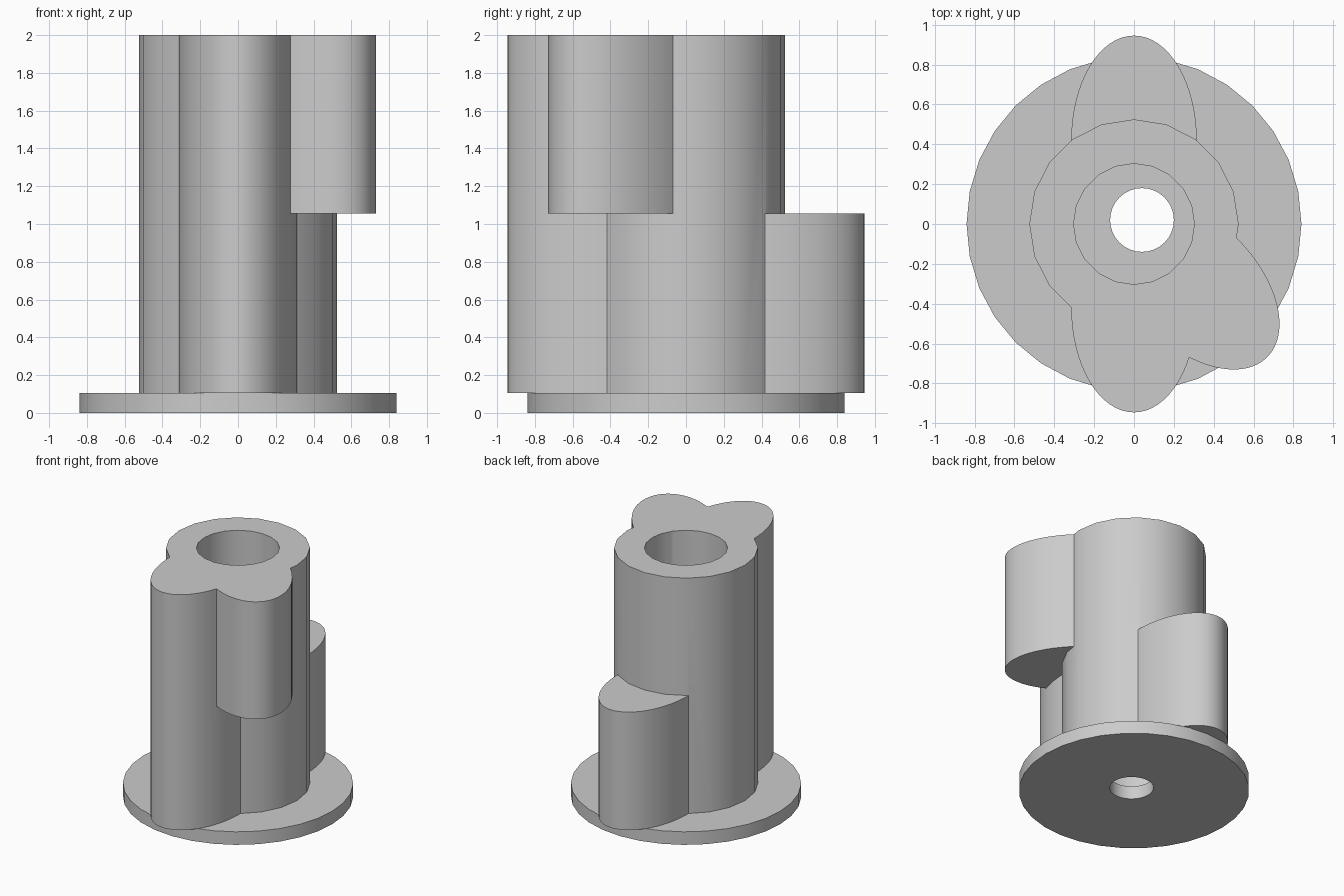
import bpy
import math

if "Cube" in bpy.data.objects:
    bpy.data.objects.remove(bpy.data.objects["Cube"], do_unlink=True)

BASE_TOP, MID, TOP = 0.105, 1.055, 2.0

grey = bpy.data.materials.new("plain_grey")
grey.use_nodes = True
grey.diffuse_color = (0.6, 0.6, 0.6, 1)
grey.node_tree.nodes["Principled BSDF"].inputs["Base Color"].default_value = (0.6, 0.6, 0.6, 1)


def column(name, rx, ry, z0, z1, sides, x=0, y=0, turn=0):
    """Upright elliptical prism between two heights."""
    bpy.ops.mesh.primitive_cylinder_add(vertices=sides, radius=1, depth=1,
                                        location=(x, y, (z0 + z1) / 2),
                                        rotation=(0, 0, turn))
    ob = bpy.context.object
    ob.name = name
    ob.scale = (rx, ry, z1 - z0)
    bpy.ops.object.transform_apply(location=True, rotation=True, scale=True)
    ob.data.materials.append(grey)
    return ob


def combine(target, tool, operation):
    """Apply a boolean and discard the helper."""
    mod = target.modifiers.new(operation.lower(), "BOOLEAN")
    mod.operation, mod.solver, mod.object = operation, "EXACT", tool
    bpy.ops.object.select_all(action="DESELECT")
    bpy.context.view_layer.objects.active = target
    target.select_set(True)
    bpy.ops.object.modifier_apply(modifier=mod.name)
    bpy.data.objects.remove(tool, do_unlink=True)


def lobe(name, angle, z0, z1):
    """Cam lobe: an ellipse pointing outward, angle measured from the front."""
    return column(name, 0.315, 0.525, z0, z1, 64,
                  0.42 * math.sin(angle), -0.42 * math.cos(angle), angle)


# Round base plate with its off-centre shaft hole
base_plate = column("base_plate", 0.84, 0.84, 0, BASE_TOP, 32)
combine(base_plate, column("shaft_hole", 0.16, 0.16, -0.1, 0.3, 32, 0.04, 0.02), "DIFFERENCE")

# Sleeve with a full-height, a lower and an upper lobe
sleeve = column("lobed_sleeve", 0.525, 0.525, BASE_TOP, TOP, 20)
combine(sleeve, lobe("front_lobe", 0, BASE_TOP, TOP), "UNION")
combine(sleeve, lobe("back_lobe", math.pi, BASE_TOP, MID), "UNION")
combine(sleeve, lobe("upper_lobe", math.pi / 4, MID, TOP), "UNION")

# Wide bore down to the base plate
combine(sleeve, column("bore", 0.303, 0.303, 0, TOP + 0.1, 20), "DIFFERENCE")

for ob in (base_plate, sleeve):
    bpy.ops.object.select_all(action="DESELECT")
    bpy.context.view_layer.objects.active = ob
    ob.select_set(True)
    bpy.ops.object.shade_smooth_by_angle(angle=math.radians(30))
